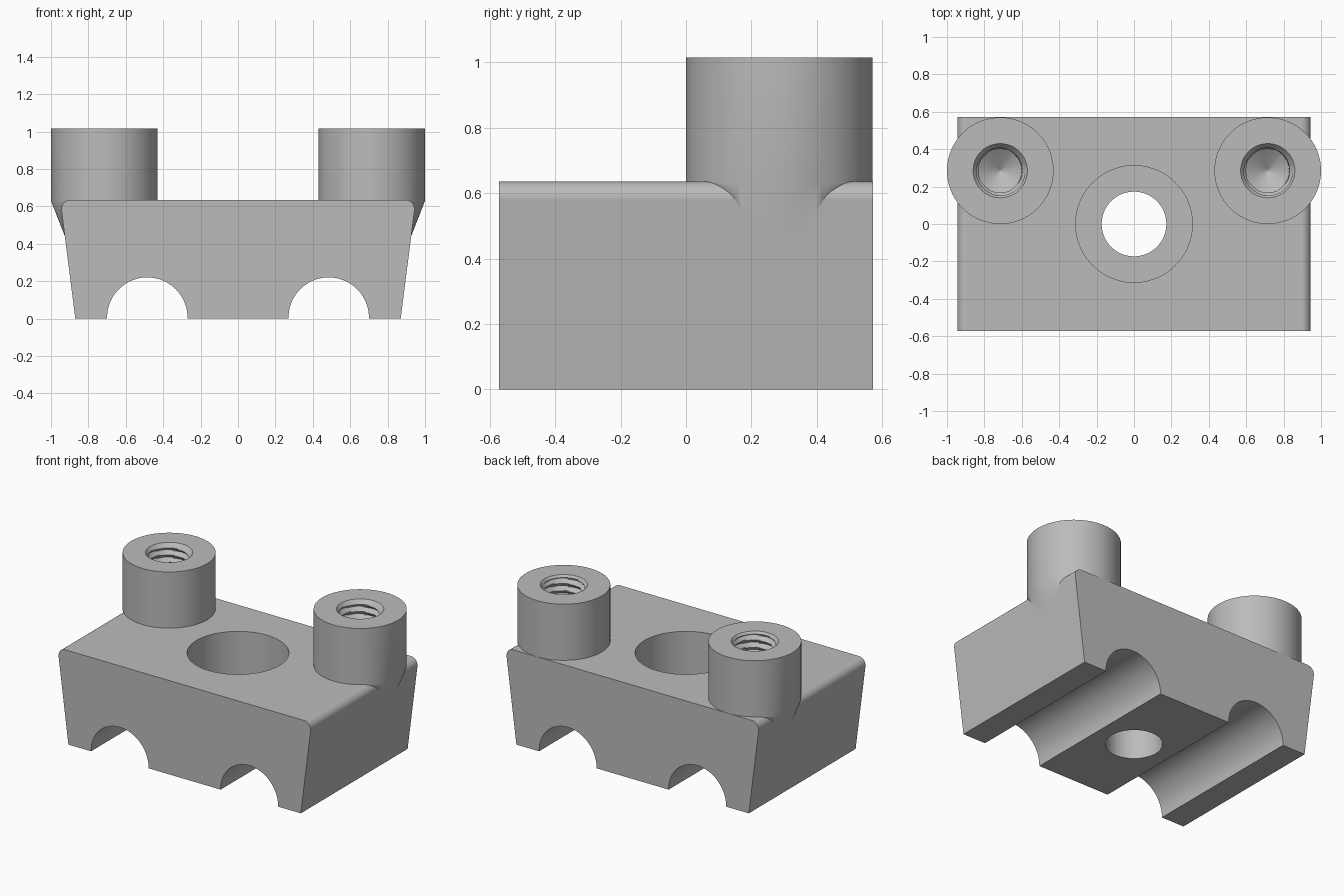
import bpy, bmesh
from math import sin, cos, pi, radians

cube = bpy.data.objects.get("Cube")
if cube:
    bpy.data.objects.remove(cube, do_unlink=True)

# Main sizes
HALF_Y, TOP = 0.571, 0.635
BOSS_X, BOSS_Y, BOSS_R, BOSS_TOP = 0.715, 0.285, 0.285, 1.015

grey = bpy.data.materials.new("plain grey")
grey.use_nodes = True
colour = (0.5, 0.5, 0.5, 1)
grey.diffuse_color = colour
grey.node_tree.nodes["Principled BSDF"].inputs["Base Color"].default_value = colour


def finish(name, bm):
    bmesh.ops.recalc_face_normals(bm, faces=bm.faces[:])
    mesh = bpy.data.meshes.new(name)
    bm.to_mesh(mesh)
    bm.free()
    mesh.materials.append(grey)
    obj = bpy.data.objects.new(name, mesh)
    bpy.context.collection.objects.link(obj)
    return obj


def arc(cx, cz, r, start, end, steps):
    angles = [radians(start + (end - start) * i / steps) for i in range(steps + 1)]
    return [(cx + r * cos(a), cz + r * sin(a)) for a in angles]


def lathe(name, profile, x=0, y=0, segs=96, thread=None):
    """Closed solid of rings (radius, z); thread(r, z, turn) may alter the radius."""
    bm = bmesh.new()
    rings = []
    for r, z in profile:
        ring = []
        for i in range(segs):
            a = 2 * pi * i / segs
            rr = thread(r, z, i / segs) if thread else r
            ring.append(bm.verts.new((x + rr * cos(a), y + rr * sin(a), z)))
        rings.append(ring)
    for low, high in zip(rings, rings[1:]):
        for i in range(segs):
            j = (i + 1) % segs
            bm.faces.new((low[i], low[j], high[j], high[i]))
    bm.faces.new(rings[0])
    bm.faces.new(rings[-1])
    return finish(name, bm)


def combine(target, tool, operation):
    mod = target.modifiers.new("combine", "BOOLEAN")
    mod.operation, mod.object, mod.solver = operation, tool, "EXACT"
    bpy.context.view_layer.objects.active = target
    bpy.ops.object.modifier_apply(modifier=mod.name)
    bpy.data.objects.remove(tool, do_unlink=True)


# Block: flared profile with rounded top corners and two arched channels
half = [(0.27, 0)] + arc(0.485, 0.005, 0.215, 180, 0, 40) + [(0.70, 0), (0.87, 0)]
half += arc(0.894, TOP - 0.05, 0.05, -7, 90, 10)
outline = half + [(-x, z) for x, z in reversed(half)]
bm = bmesh.new()
face = bm.faces.new([bm.verts.new((x, -HALF_Y, z)) for x, z in outline])
extruded = bmesh.ops.extrude_face_region(bm, geom=[face])
for v in extruded["geom"]:
    if isinstance(v, bmesh.types.BMVert):
        v.co.y = HALF_Y
block = finish("clamp_block", bm)

# Bosses: cylinders that taper back into the flared sides
for side in (-1, 1):
    boss = lathe("boss", [(0.205, 0.425), (BOSS_R, 0.63), (BOSS_R, BOSS_TOP)],
                 side * BOSS_X, BOSS_Y)
    combine(block, boss, "UNION")

# Counterbored centre hole
combine(block, lathe("counterbore", [(0.312, 0.25), (0.312, 0.8)]), "DIFFERENCE")
combine(block, lathe("through_hole", [(0.173, -0.2), (0.173, 0.4)]), "DIFFERENCE")

# Threaded blind holes with a chamfered mouth and a conical end
PITCH, MINOR, DEPTH = 0.05, 0.115, 0.025


def helix(r, z, turn):
    if z < 0.47:
        return r
    wave = abs(2 * ((z / PITCH - turn) % 1) - 1)
    chamfer = 0.145 - 0.8 * (BOSS_TOP - z)
    return max(chamfer, MINOR + DEPTH * wave) if z < BOSS_TOP - 0.015 else chamfer


bore = [(0.002, 0.39), (MINOR, 0.46)]
bore += [(MINOR, 0.475 + i * PITCH / 8) for i in range(92)]
for side in (-1, 1):
    hole = lathe("threaded_hole", bore, side * BOSS_X, BOSS_Y, 64, helix)
    combine(block, hole, "DIFFERENCE")

# Smooth round surfaces, keep crisp edges
bpy.ops.object.select_all(action="DESELECT")
block.select_set(True)
bpy.context.view_layer.objects.active = block
bpy.ops.object.shade_smooth_by_angle(angle=radians(30))
weighted = block.modifiers.new("even shading", "WEIGHTED_NORMAL")
weighted.keep_sharp = True
